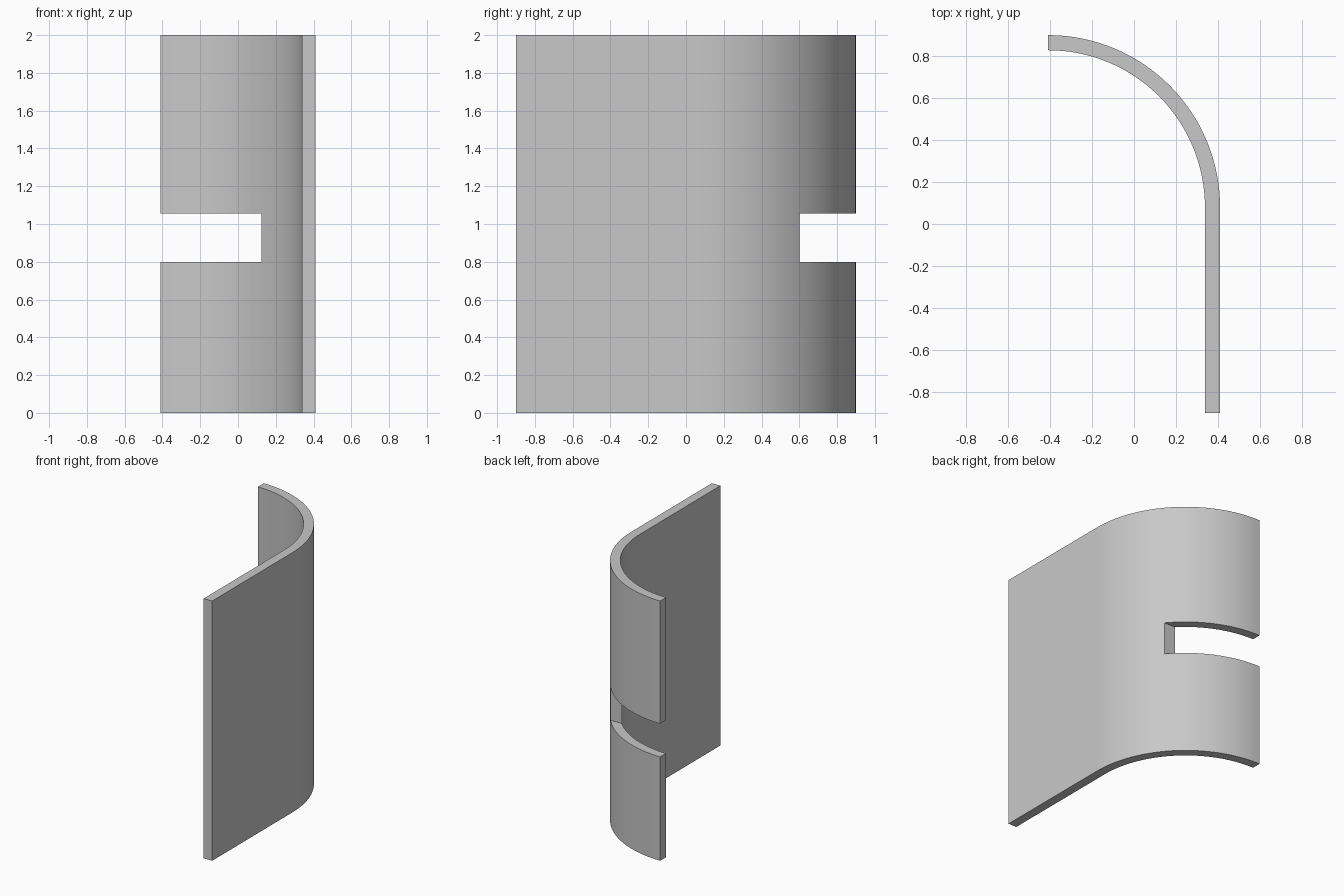
import bpy
import bmesh
from math import sin, cos, pi, radians

if "Cube" in bpy.data.objects:
    bpy.data.objects.remove(bpy.data.objects["Cube"], do_unlink=True)

HALF_X, HALF_Y, HEIGHT = 0.41, 0.90, 2.0
THICK, RADIUS, STEPS = 0.072, 0.82, 32
CX, CY = HALF_X - RADIUS, HALF_Y - RADIUS      # centre of the bend


def arc(radius):
    angles = [pi / 2 * i / STEPS for i in range(STEPS + 1)]
    return [(CX + radius * cos(a), CY + radius * sin(a)) for a in angles]


# Material
grey = bpy.data.materials.new("light_grey")
grey.use_nodes = True
colour = (0.58, 0.58, 0.58, 1)
grey.diffuse_color = colour
grey.node_tree.nodes["Principled BSDF"].inputs["Base Color"].default_value = colour

# Curved panel: straight wall running into a quarter-round bend
outer = [(HALF_X, -HALF_Y)] + arc(RADIUS)
inner = [(HALF_X - THICK, -HALF_Y)] + arc(RADIUS - THICK)
bm = bmesh.new()
face = bm.faces.new([bm.verts.new((x, y, 0)) for x, y in outer + inner[::-1]])
top = bmesh.ops.extrude_face_region(bm, geom=[face])["geom"]
bmesh.ops.translate(bm, vec=(0, 0, HEIGHT),
                    verts=[v for v in top if isinstance(v, bmesh.types.BMVert)])
bmesh.ops.recalc_face_normals(bm, faces=bm.faces)
mesh = bpy.data.meshes.new("curved_panel")
bm.to_mesh(mesh)
bm.free()
mesh.materials.append(grey)
panel = bpy.data.objects.new("curved_panel", mesh)
bpy.context.collection.objects.link(panel)

# Slot cut in from the free end of the bend
SLOT_Y, SLOT_LOW, SLOT_HIGH = 0.602, 0.80, 1.055
bpy.ops.mesh.primitive_cube_add(size=1, location=(0, SLOT_Y + 0.5, (SLOT_LOW + SLOT_HIGH) / 2))
cutter = bpy.context.object
cutter.name = "slot_cutter"
cutter.scale = (2, 1, SLOT_HIGH - SLOT_LOW)
cutter.hide_render = True
cutter.data.materials.append(grey)

slot = panel.modifiers.new("slot", 'BOOLEAN')
slot.operation = 'DIFFERENCE'
slot.solver = 'EXACT'
slot.object = cutter

bpy.ops.object.select_all(action='DESELECT')
panel.select_set(True)
bpy.context.view_layer.objects.active = panel
bpy.ops.object.modifier_apply(modifier=slot.name)
bpy.data.objects.remove(cutter, do_unlink=True)
bpy.ops.object.shade_smooth_by_angle(angle=radians(30))
